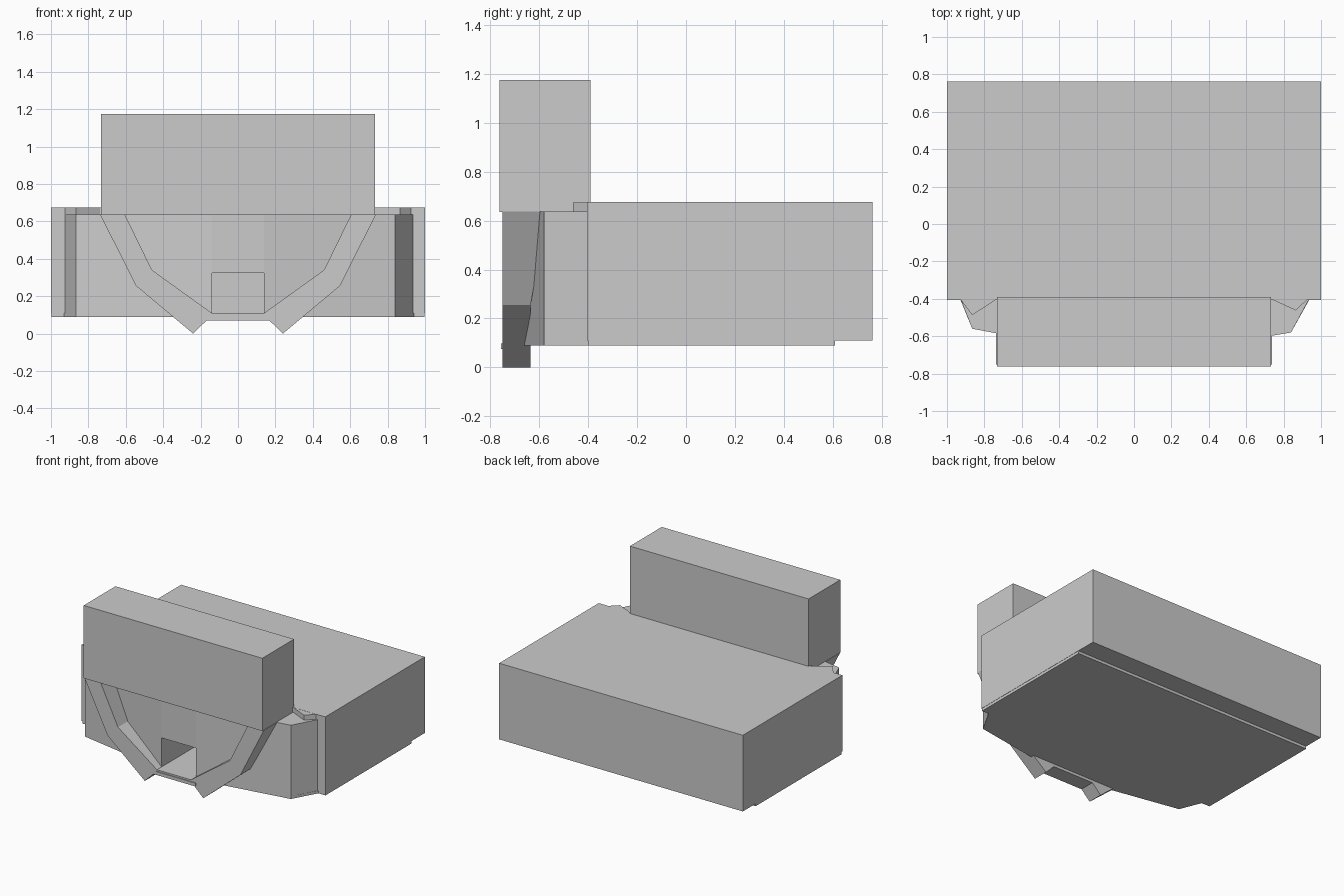
import bpy, bmesh

if "Cube" in bpy.data.objects:
    bpy.data.objects.remove(bpy.data.objects["Cube"])


def prism(name, front, back):
    """Closed solid between two matching outlines."""
    bm = bmesh.new()
    a = [bm.verts.new(p) for p in front]
    b = [bm.verts.new(p) for p in back]
    n = len(a)
    bm.faces.new(a)
    bm.faces.new(b[::-1])
    for i in range(n):
        j = (i + 1) % n
        bm.faces.new((a[j], a[i], b[i], b[j]))
    bmesh.ops.recalc_face_normals(bm, faces=bm.faces)
    me = bpy.data.meshes.new(name)
    bm.to_mesh(me)
    bm.free()
    ob = bpy.data.objects.new(name, me)
    bpy.context.collection.objects.link(ob)
    return ob


def slab(name, plan, z0, z1):
    return prism(name, [(x, y, z0) for x, y in plan], [(x, y, z1) for x, y in plan])


def box(name, x0, x1, y0, y1, z0, z1):
    return slab(name, [(x0, y0), (x1, y0), (x1, y1), (x0, y1)], z0, z1)


# Main block and raised front box
main = box("main_block", -1, 1, -0.405, 0.762, 0.11, 0.675)
box("upper_box", -0.733, 0.733, -0.762, -0.39, 0.635, 1.175)

# Faceted bow-shaped front
bow = [(-0.865, -0.56), (-0.14, -0.695), (0.14, -0.695), (0.84, -0.58)]
front = slab("front_body", [(-0.93, -0.395)] + bow + [(0.94, -0.395)], 0.11, 0.637)

# Floor plate stops short of the back, leaving a step
slab("floor_plate", [(-0.998, 0.61), (-0.998, -0.40), (-0.93, -0.40)] + bow +
     [(0.94, -0.40), (0.998, -0.40), (0.998, 0.61)], 0.09, 0.11)

# Small pointed ledges at the top corners
slab("left_ledge", [(-0.93, -0.40), (-0.865, -0.487), (-0.73, -0.40)], 0.63, 0.674)
slab("right_ledge", [(0.93, -0.40), (0.865, -0.462), (0.73, -0.40)], 0.63, 0.674)

# Square opening with a deep recess
cutter = box("opening_cutter", -0.14, 0.14, -0.9, -0.1, 0.10, 0.325)
cutter.hide_render = True
cutter.hide_set(True)
for ob in (main, front):
    mod = ob.modifiers.new("opening", 'BOOLEAN')
    mod.operation = 'DIFFERENCE'
    mod.solver = 'EXACT'
    mod.object = cutter
    bpy.context.view_layer.objects.active = ob
    bpy.ops.object.modifier_apply(modifier="opening")
bpy.data.objects.remove(cutter)

# Angular front frame: half profile mirrored into a U
outer = [(0.738, 0.637), (0.545, 0.255), (0.24, 0.0), (0.168, 0.07)]
inner = [(0.14, 0.11), (0.46, 0.34), (0.605, 0.637)]
loop = ([(-x, z) for x, z in outer] + outer[::-1] +
        inner[::-1] + [(-x, z) for x, z in inner])
prism("front_frame", [(x, -0.75, z) for x, z in loop],
      [(x, -0.57 if z > 0.6 else -0.635, z) for x, z in loop])

# Thin sill bar across the bottom of the opening
box("sill_bar", -0.145, 0.18, -0.756, -0.69, 0.076, 0.098)
